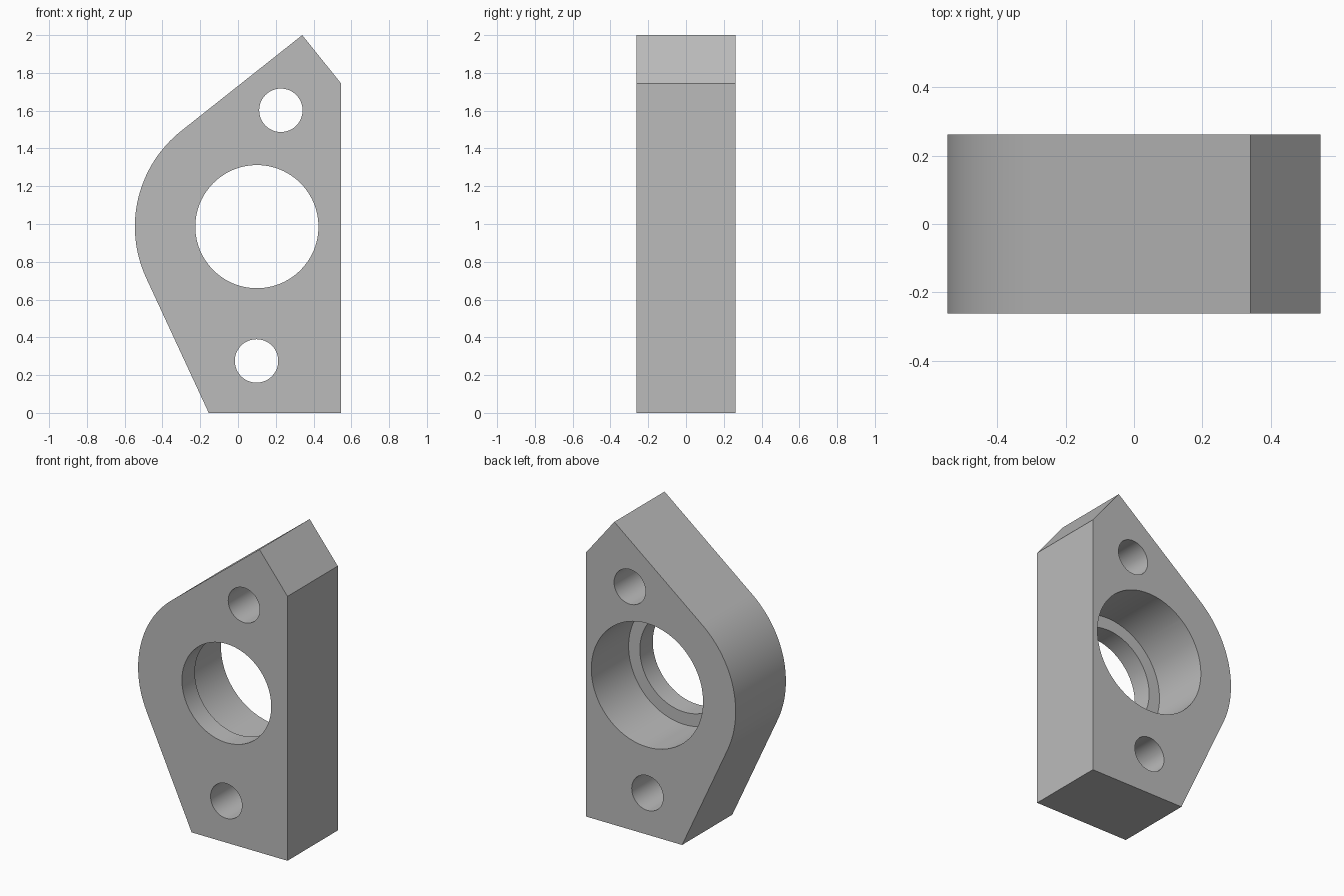
import bpy, bmesh
from math import acos, atan2, cos, sin, hypot, radians, pi
from mathutils import Matrix

cube = bpy.data.objects.get("Cube")
if cube:
    bpy.data.objects.remove(cube, do_unlink=True)

HALF = 0.262                      # half the plate thickness
BORE_X, BORE_Z = 0.10, 0.986      # main bore centre
LOBE_R = 0.646                    # rounded side, concentric with the bore

grey = bpy.data.materials.new("plain_grey")
grey.use_nodes = True
colour = (0.5, 0.5, 0.5, 1)
grey.diffuse_color = colour
grey.node_tree.nodes["Principled BSDF"].inputs["Base Color"].default_value = colour


def add_object(name, bm):
    bmesh.ops.recalc_face_normals(bm, faces=bm.faces)
    mesh = bpy.data.meshes.new(name)
    bm.to_mesh(mesh)
    bm.free()
    mesh.materials.append(grey)
    obj = bpy.data.objects.new(name, mesh)
    bpy.context.collection.objects.link(obj)
    return obj


def tangent_angle(x, z):
    """Angle on the lobe where the straight edge from a corner touches it."""
    dx, dz = x - BORE_X, z - BORE_Z
    return (atan2(dz, dx) + acos(LOBE_R / hypot(dx, dz))), dx


def drill(target, x, z, radius, y0, y1, segments):
    """Cut a round hole along y, from y0 to y1."""
    bm = bmesh.new()
    place = Matrix.Translation((x, (y0 + y1) / 2, z)) @ Matrix.Rotation(pi / 2, 4, "X")
    bmesh.ops.create_cone(bm, cap_ends=True, segments=segments, radius1=radius,
                          radius2=radius, depth=y1 - y0, matrix=place)
    cutter = add_object("hole_cutter", bm)
    cutter.hide_render = True
    mod = target.modifiers.new("hole", "BOOLEAN")
    mod.operation, mod.solver, mod.object = "DIFFERENCE", "EXACT", cutter
    bpy.context.view_layer.objects.active = target
    bpy.ops.object.modifier_apply(modifier=mod.name)
    bpy.data.objects.remove(cutter, do_unlink=True)


# Plate outline: straight corners joined by the tangent rounded side
peak, foot = (0.34, 2.0), (-0.155, 0.0)
start = tangent_angle(*peak)[0]
dx, dz = foot[0] - BORE_X, foot[1] - BORE_Z
end = atan2(dz, dx) + 2 * pi - acos(LOBE_R / hypot(dx, dz))
steps = 32
arc = [(BORE_X + LOBE_R * cos(a), BORE_Z + LOBE_R * sin(a))
       for a in (start + (end - start) * i / steps for i in range(steps + 1))]
outline = [foot, (0.545, 0.0), (0.545, 1.745), peak] + arc

bm = bmesh.new()
face = bm.faces.new([bm.verts.new((x, -HALF, z)) for x, z in outline])
side = bmesh.ops.extrude_face_region(bm, geom=[face], use_keep_orig=True)
moved = [v for v in side["geom"] if isinstance(v, bmesh.types.BMVert)]
bmesh.ops.translate(bm, verts=moved, vec=(0, 2 * HALF, 0))
plate = add_object("mounting_plate", bm)

# Main bore, with a wider recess from the back
drill(plate, BORE_X, BORE_Z, 0.326, -1, 1, 96)
drill(plate, BORE_X, BORE_Z, 0.408, -HALF + 0.135, 1, 96)

# Bolt holes
for x, z in ((0.227, 1.602), (0.098, 0.275)):
    drill(plate, x, z, 0.115, -1, 1, 48)

# Smooth round walls, sharp rims
bpy.ops.object.select_all(action="DESELECT")
plate.select_set(True)
bpy.context.view_layer.objects.active = plate
bpy.ops.object.shade_smooth_by_angle(angle=radians(30))
